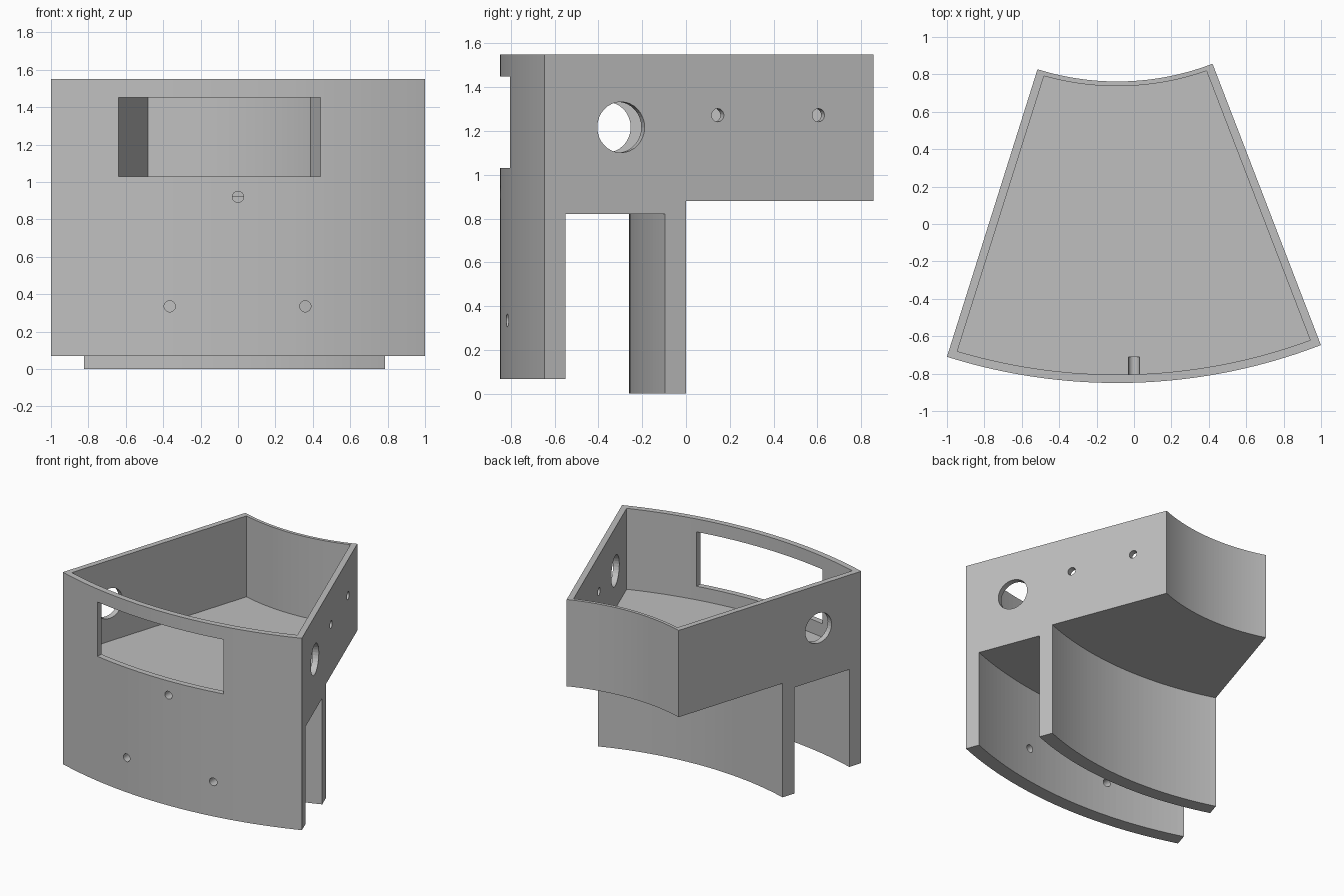
import bpy, bmesh, math
from mathutils import Vector

if "Cube" in bpy.data.objects:
    bpy.data.objects.remove(bpy.data.objects["Cube"])

CX, CY = -0.09, 2.18                      # shared centre of all the arcs
LEFT_END, RIGHT_END = math.radians(-17.48), math.radians(21.07)
STEPS = 40
WALL = 0.044

grey = bpy.data.materials.new("plain grey")
grey.use_nodes = True
colour = (0.52, 0.52, 0.52, 1)
grey.diffuse_color = colour
grey.node_tree.nodes["Principled BSDF"].inputs["Base Color"].default_value = colour


def arc_point(r, a, z):
    return Vector((CX + r * math.sin(a), CY - r * math.cos(a), z))


def add_object(name, bm):
    bmesh.ops.recalc_face_normals(bm, faces=bm.faces)
    mesh = bpy.data.meshes.new(name)
    bm.to_mesh(mesh)
    bm.free()
    mesh.materials.append(grey)
    obj = bpy.data.objects.new(name, mesh)
    bpy.context.collection.objects.link(obj)
    return obj


def sweep(name, profile, inset=0.0):
    """Sweep an (r, z) profile along the arc, ends moved in by inset."""
    bm = bmesh.new()
    rings = []
    for i in range(STEPS + 1):
        t = i / STEPS
        ring = []
        for r, z in profile:
            trim = math.asin(inset / r)
            a = (LEFT_END + trim) * (1 - t) + (RIGHT_END - trim) * t
            ring.append(bm.verts.new(arc_point(r, a, z)))
        rings.append(ring)
    n = len(profile)
    for a, b in zip(rings, rings[1:]):
        for k in range(n):
            m = (k + 1) % n
            bm.faces.new((a[k], a[m], b[m], b[k]))
    bm.faces.new(rings[0])
    bm.faces.new(rings[-1])
    return add_object(name, bm)


def drill(name, centre, axis, radius, length):
    bm = bmesh.new()
    bmesh.ops.create_cone(bm, cap_ends=True, segments=32, radius1=radius,
                          radius2=radius, depth=length)
    obj = add_object(name, bm)
    obj.rotation_mode = "QUATERNION"
    obj.rotation_quaternion = Vector(axis).to_track_quat("Z", "Y")
    obj.location = centre
    return obj


def side_drill(name, a, y, z, radius):
    centre = arc_point((CY - y) / math.cos(a), a, z)
    return drill(name, centre, (math.cos(a), math.sin(a), 0), radius, 0.2)


# Curved housing with front skirt and middle rib, as one swept section
housing = sweep("housing", [
    (3.03, 0.068), (3.03, 1.55), (1.418, 1.55), (1.418, 0.88), (2.336, 0.88),
    (2.336, 0), (2.44, 0), (2.44, 0.82), (2.925, 0.82), (2.925, 0.068)])

# Open tray
cutters = [sweep("tray_cutter", [
    (2.985, 0.925), (2.985, 1.7), (1.443, 1.7), (1.443, 0.925)], WALL)]

# Front window
bm = bmesh.new()
bmesh.ops.create_cube(bm, size=1)
window = add_object("window_cutter", bm)
window.scale = (1.08, 0.4, 0.42)
window.location = (-0.10, -0.85, 1.24)
cutters.append(window)

# Screw holes in the front: the upper one ends inside the floor
cutters.append(drill("upper_screw_cutter", (0, -0.86, 0.92), (0, 1, 0), 0.03, 0.3))
for x in (-0.365, 0.36):
    cutters.append(drill("lower_screw_cutter", (x, -0.8, 0.335), (0, 1, 0), 0.03, 0.4))

# Large holes in both side walls, small ones in one wall
cutters.append(side_drill("large_hole_cutter", RIGHT_END, -0.297, 1.217, 0.116))
cutters.append(side_drill("large_hole_cutter", LEFT_END, -0.35, 1.217, 0.116))
for y in (0.145, 0.605):
    cutters.append(side_drill("small_hole_cutter", RIGHT_END, y, 1.272, 0.03))

# Cut everything out of the housing
bpy.context.view_layer.objects.active = housing
for cutter in cutters:
    cutter.hide_render = True
    mod = housing.modifiers.new("cut", "BOOLEAN")
    mod.operation = "DIFFERENCE"
    mod.solver = "EXACT"
    mod.object = cutter
    bpy.ops.object.modifier_apply(modifier=mod.name)
for cutter in cutters:
    bpy.data.objects.remove(cutter)
